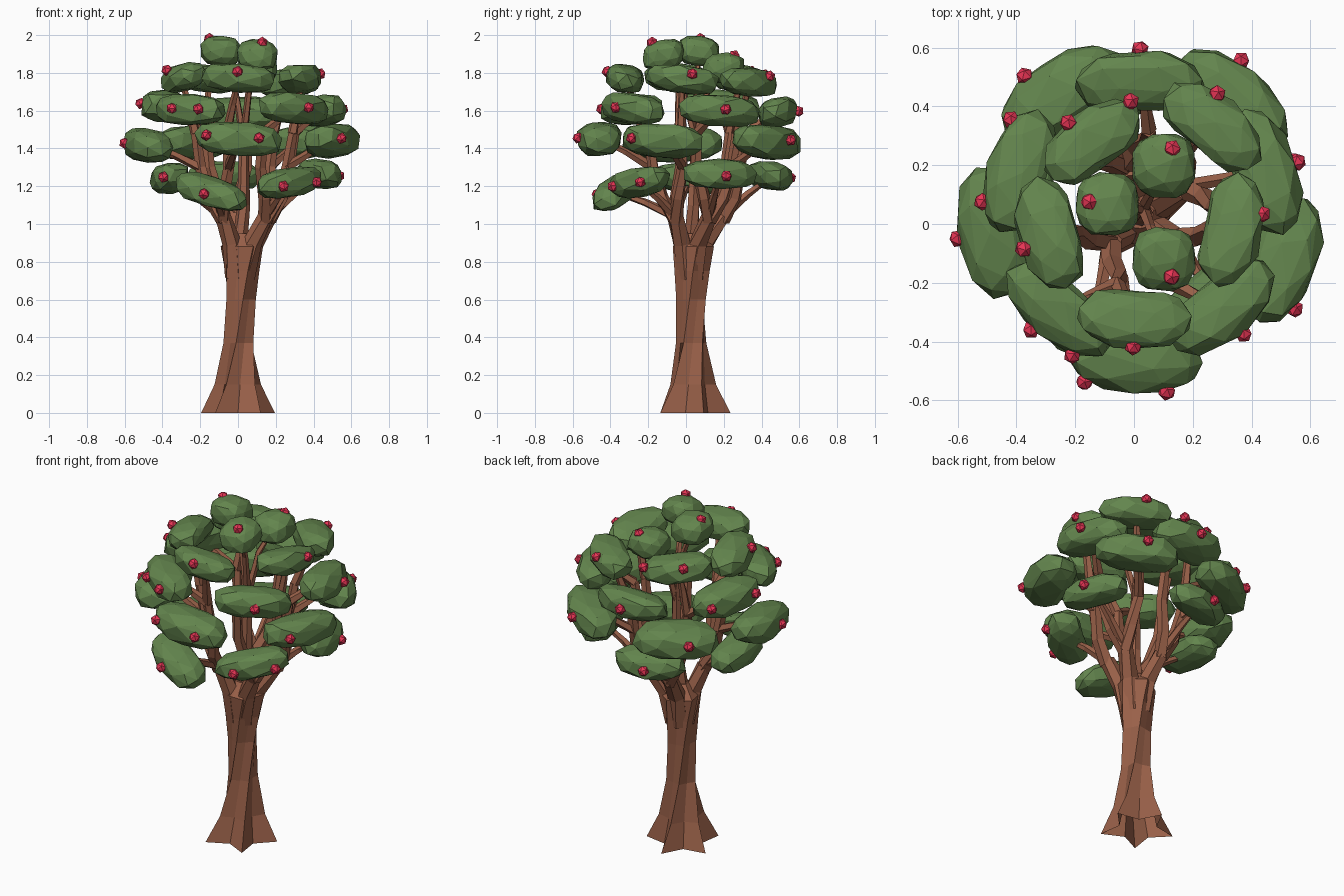
import bpy, bmesh, math, random
from mathutils import Vector, Matrix

if "Cube" in bpy.data.objects:
    bpy.data.objects.remove(bpy.data.objects["Cube"])

random.seed(11)
TAU = math.tau


def material(name, rgb):
    m = bpy.data.materials.new(name)
    m.diffuse_color = (*rgb, 1)
    m.use_nodes = True
    m.node_tree.nodes["Principled BSDF"].inputs["Base Color"].default_value = m.diffuse_color
    return m


bark = material("bark", (0.32, 0.118, 0.066))
leaf = material("leaf", (0.125, 0.235, 0.075))
red = material("fruit_red", (0.80, 0.035, 0.09))


def finish(bm, name, mat):
    bmesh.ops.recalc_face_normals(bm, faces=bm.faces)
    me = bpy.data.meshes.new(name)
    bm.to_mesh(me)
    bm.free()
    me.materials.append(mat)
    ob = bpy.data.objects.new(name, me)
    bpy.context.collection.objects.link(ob)


def loft(bm, rings):
    # open at the start, closed at the end
    loops = [[bm.verts.new(p) for p in r] for r in rings]
    n = len(loops[0])
    for a, b in zip(loops, loops[1:]):
        for i in range(n):
            j = (i + 1) % n
            bm.faces.new((a[i], a[j], b[j], b[i]))
    bm.faces.new(loops[-1])


def limb(bm, pts, r0, r1, sides=6):
    # tapered faceted tube along a path
    pts = [Vector(p) for p in pts]
    last = len(pts) - 1
    rings = []
    for k, p in enumerate(pts):
        d = (pts[min(k + 1, last)] - pts[max(k - 1, 0)]).normalized()
        u = d.cross(Vector((0.3, 1, 0.1))).normalized()
        v = d.cross(u)
        r = r0 + (r1 - r0) * k / last
        rings.append([p + r * (u * math.cos(t) + v * math.sin(t))
                      for t in (TAU * i / sides + 0.25 * k for i in range(sides))])
    loft(bm, rings)


def polar(r, deg, z, cx=.03, cy=.05):
    a = math.radians(deg)
    return Vector((cx + r * math.cos(a), cy + r * math.sin(a), z))


# Trunk: twisted five-pointed star section with flared roots, open underneath
bm = bmesh.new()
rings = []
for z, r, q, tw in [(0, .205, .52, 0), (.15, .13, .62, 6), (.37, .085, .75, 24),
                    (.6, .083, .8, 46), (.75, .098, .84, 58), (.88, .118, .85, 68), (.95, .05, .9, 74)]:
    rings.append([polar(r * (q if i % 2 else 1), 90 + tw + 36 * i, z, .02 * z, .03)
                  for i in range(10)])
loft(bm, rings)
finish(bm, "trunk", bark)

# Foliage: tiers of clumps wrapped round the crown axis
# half length, width, height, fruit elevation, then angle, radius, height of each clump
tiers = [((.205, .105, .08, -8),
          [(18, .43, 1.265), (105, .42, 1.255), (184, .40, 1.24), (248, .46, 1.17), (309, .39, 1.22)]),
         ((.235, .122, .093, 8),
          [(51, .49, 1.435), (125, .49, 1.43), (189, .52, 1.415), (267, .515, 1.45), (340, .51, 1.44)]),
         ((.225, .108, .085, 5),
          [(17, .445, 1.60), (91, .44, 1.59), (163, .45, 1.625), (230, .455, 1.605), (309, .44, 1.61)]),
         ((.20, .105, .077, 30),
          [(50, .38, 1.75), (127, .30, 1.77), (195, .34, 1.775), (266, .38, 1.77), (347, .32, 1.765)]),
         ((.112, .115, .083, 55),
          [(64, .165, 1.825), (172, .12, 1.915), (293, .185, 1.895)])]
# fruit places along each tier: clump number plus offset along it
fruit_spots = [(0, 1, 2.4, 3, 3.78, 4.23),
               (.1, 1.12, 2, 2.7, 3.2, 3.75),
               (0, 1, 1.7, 2.25, 2.95, 3.25, 4),
               (.12, .6, 1.05, 2.05, 3, 4.15),
               (0, 1, 2)]
centres = []
fruits = bmesh.new()
for t, ((L, W, H, elev), clumps) in enumerate(tiers):
    row = []
    slopes = [random.uniform(-.12, .12) for _ in clumps]
    if t == 0:  # the low front pair droops and lifts
        slopes[3:] = [-.28, .12]
    for i, (deg, R, z) in enumerate(clumps):
        row.append(polar(R, deg, z))
        bm = bmesh.new()
        bmesh.ops.create_icosphere(bm, subdivisions=2, radius=1)
        spin = Matrix.Rotation(random.uniform(0, 3), 3, 'X')
        roll = random.uniform(-.15, .15)
        for v in bm.verts:
            c = spin @ v.co
            c = Vector([math.copysign(abs(k) ** .75, k) for k in c]) * random.uniform(.93, 1.01)
            along = c.x * L
            up = z + c.z * H + slopes[i] * along + roll * c.y * W
            if t < 4:
                v.co = polar(R + c.y * W, deg + math.degrees(along / R), up)
            else:
                v.co = row[-1] + Vector((along, c.y * W, up - z))
        # merge slight creases into larger irregular facets
        bmesh.ops.dissolve_limit(bm, angle_limit=math.radians(14), verts=bm.verts, edges=bm.edges)
        finish(bm, f"foliage_{t + 1}_{i + 1}", leaf)
    centres.append(row)

    # Fruits half sunk in the outer faces of the clumps
    e = math.radians(elev)
    for s in fruit_spots[t]:
        i = round(s)
        u = 2 * (s - i)
        deg, R, z = clumps[i]
        fit = .97 * math.sqrt(1 - .6 * u * u)
        p = polar(R + W * math.cos(e) * fit, deg + math.degrees(u * L / R),
                  z + H * math.sin(e) * fit + slopes[i] * u * L)
        m = Matrix.Translation(p) @ Matrix.Rotation(random.uniform(0, 3), 4, (.4, .5, .7))
        bmesh.ops.create_icosphere(fruits, subdivisions=1, radius=.031, matrix=m)
finish(fruits, "fruits", red)

# Four thick boughs grow out of the trunk, each forking into branches
bm = bmesh.new()
knots = [[], [], []]
for d in (28, 112, 225, 318):
    foot = [polar(.03, d, .72, .01, .03), polar(.075, d, .90, .02, .03), polar(.155, d, 1.04)]
    limb(bm, foot, .06, .042)
    knots[0].append(foot[2])
    for turn in (-26, 26):
        rise = [foot[2] - Vector((0, 0, .02)), polar(.21, d + turn * .6, 1.14),
                polar(.24, d + turn, 1.30), polar(.27, d + turn, 1.48)]
        limb(bm, rise, .04, .026, 5)
        knots[1].append(rise[2])
        knots[2].append(rise[3])

# Twigs from the nearest fork into every clump
for t in range(4):
    for end in centres[t]:
        start = min(knots[min(t, 2)], key=lambda p: (p - end).length)
        mid = start.lerp(end, .5) + Vector((0, 0, .01))
        limb(bm, [start, mid, start.lerp(end, .95)], .028, .014, 5)

# Slim leader splitting to the three crown clumps
limb(bm, [(0, .02, .8), (.03, .04, 1.1), (.03, .05, 1.5)], .045, .024)
for end in centres[4]:
    limb(bm, [(.03, .05, 1.45), Vector((.03, .05, 1.6)).lerp(end, .4), end], .022, .012, 5)
finish(bm, "branches", bark)
